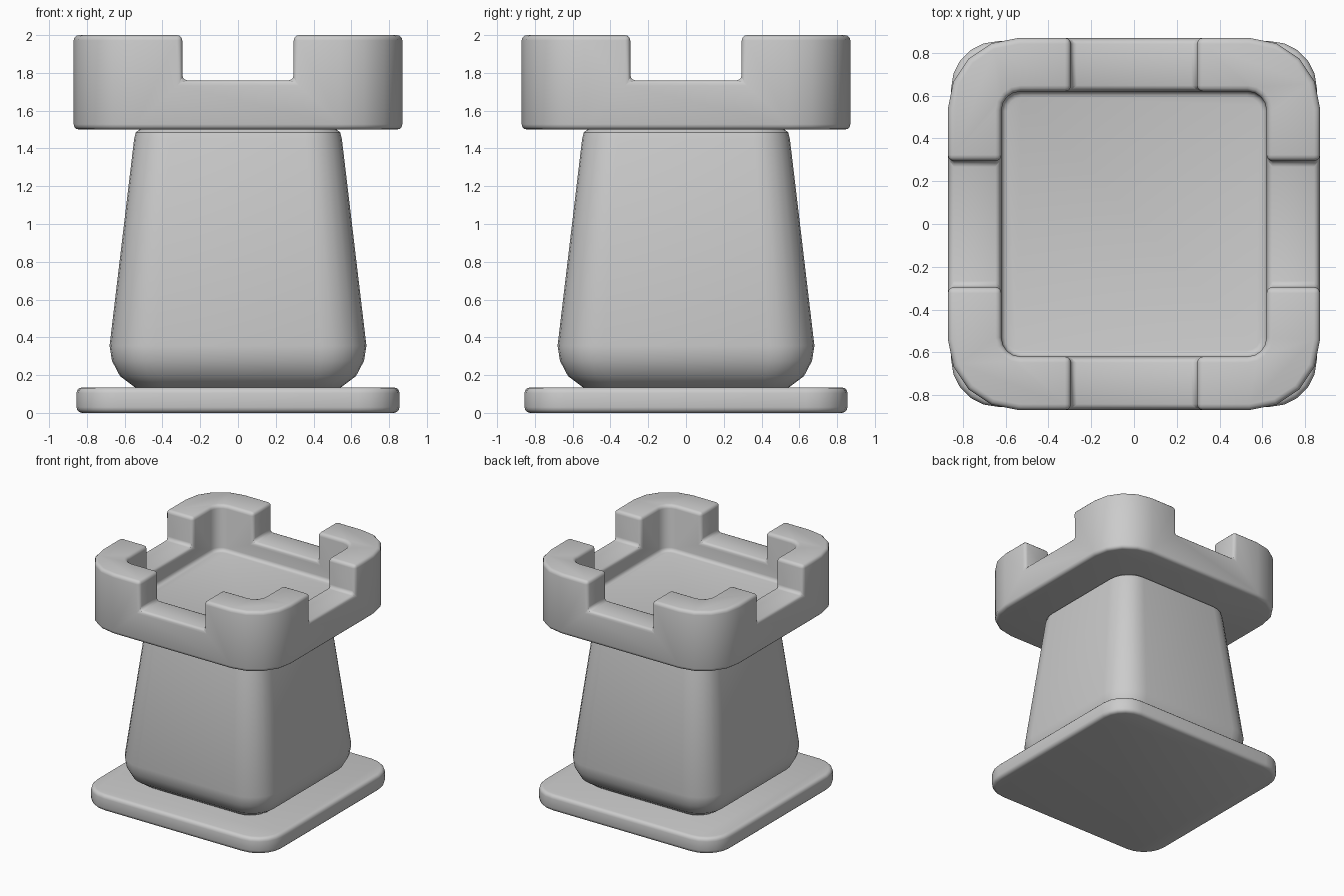
import bpy, bmesh, math

if "Cube" in bpy.data.objects:
    bpy.data.objects.remove(bpy.data.objects["Cube"])


def ring(half, r, z, seg):
    pts = []
    for i, (sx, sy) in enumerate([(1, 1), (-1, 1), (-1, -1), (1, -1)]):
        for k in range(seg + 1):
            a = math.pi / 2 * (i + k / seg)
            pts.append((sx * (half - r) + r * math.cos(a),
                        sy * (half - r) + r * math.sin(a), z))
    return pts


def loft(name, sections, seg):
    """Skin rounded squares given as (half width, corner radius, z)."""
    bm = bmesh.new()
    rings = [[bm.verts.new(p) for p in ring(h, r, z, seg)] for h, r, z in sections]
    for a, b in zip(rings, rings[1:]):
        n = len(a)
        for i in range(n):
            bm.faces.new((a[i], a[(i + 1) % n], b[(i + 1) % n], b[i]))
    bm.faces.new(rings[0][::-1])
    bm.faces.new(rings[-1])
    bmesh.ops.recalc_face_normals(bm, faces=bm.faces)
    mesh = bpy.data.meshes.new(name)
    bm.to_mesh(mesh)
    bm.free()
    ob = bpy.data.objects.new(name, mesh)
    bpy.context.collection.objects.link(ob)
    return ob


def box(name, sx, sy, z0, z1):
    bpy.ops.mesh.primitive_cube_add(size=1, location=(0, 0, (z0 + z1) / 2))
    ob = bpy.context.object
    ob.name = name
    ob.scale = (sx, sy, z1 - z0)
    return ob


def cut(ob, cutter):
    bpy.context.view_layer.objects.active = ob
    m = ob.modifiers.new("cut", 'BOOLEAN')
    m.operation, m.solver, m.object = 'DIFFERENCE', 'EXACT', cutter
    bpy.ops.object.modifier_apply(modifier=m.name)
    bpy.data.objects.remove(cutter)


def smooth(ob, bevel=0):
    bpy.ops.object.select_all(action='DESELECT')
    ob.select_set(True)
    bpy.context.view_layer.objects.active = ob
    if bevel:
        m = ob.modifiers.new("bevel", 'BEVEL')
        m.width, m.segments = bevel, 3
        m.limit_method, m.angle_limit = 'ANGLE', math.radians(40)
        bpy.ops.object.modifier_apply(modifier=m.name)
    bpy.ops.object.shade_smooth_by_angle(angle=math.radians(35))


# Base slab
smooth(loft("base_slab", [(0.855, 0.22, 0), (0.855, 0.22, 0.135)], 5), 0.03)

# Tapered tower body with rounded foot
body = loft("tower_body", [
    (0.46, 0.12, 0.11), (0.545, 0.16, 0.135), (0.625, 0.2, 0.195),
    (0.667, 0.23, 0.275), (0.68, 0.24, 0.355), (0.55, 0.19, 1.45),
    (0.541, 0.185, 1.485), (0.52, 0.17, 1.502)], 6)
smooth(body)

# Battlement: solid block, hollowed, with a notch in each side
top = loft("battlement", [(0.87, 0.33, 1.5), (0.87, 0.33, 2.0)], 4)
cut(top, loft("hollow_cutter", [(0.62, 0.09, 1.62), (0.62, 0.09, 2.2)], 4))
cut(top, box("notch_cutter_x", 2.4, 0.59, 1.76, 2.3))
cut(top, box("notch_cutter_y", 0.59, 2.4, 1.76, 2.3))
smooth(top, 0.028)
